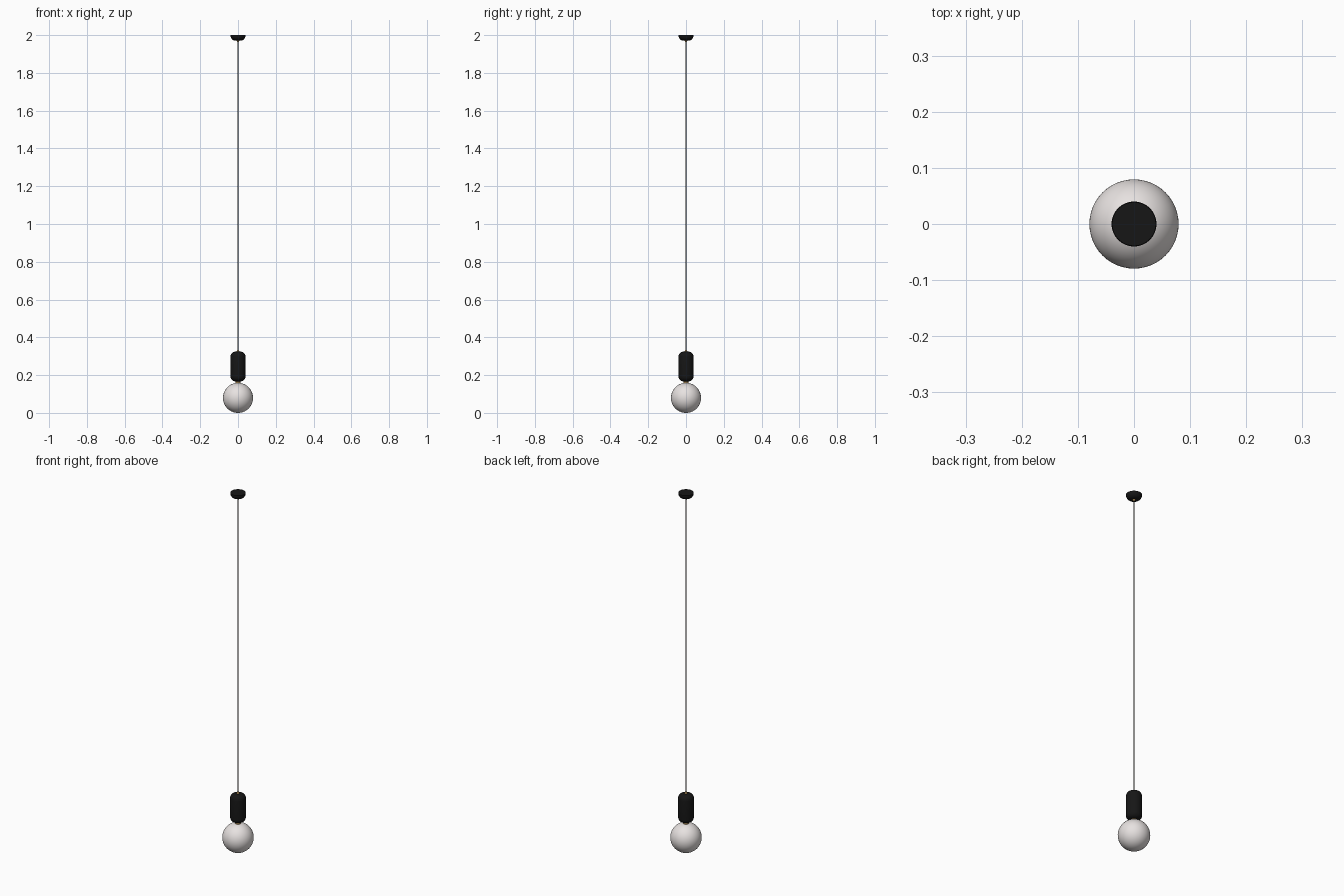
import bpy, math

if "Cube" in bpy.data.objects:
    bpy.data.objects.remove(bpy.data.objects["Cube"])


def material(name, rgb):
    m = bpy.data.materials.new(name)
    m.diffuse_color = (*rgb, 1)
    m.use_nodes = True
    m.node_tree.nodes["Principled BSDF"].inputs["Base Color"].default_value = m.diffuse_color
    return m


black = material("black", (0.008, 0.008, 0.008))
brass = material("brass", (0.45, 0.28, 0.1))
glass = material("opal_glass", (0.8, 0.76, 0.75))
cable = material("cable", (0.06, 0.055, 0.05))


def arc(cr, cz, r, a0, a1, n=8):
    """Profile points (radius, z) along a circular arc, angles in degrees."""
    return [(cr + r * math.cos(math.radians(a0 + (a1 - a0) * i / n)),
             cz + r * math.sin(math.radians(a0 + (a1 - a0) * i / n))) for i in range(n + 1)]


def lathe(name, profile, mat, sides=48):
    """Revolve a bottom-to-top profile around z and cap both ends."""
    verts, faces, rings = [], [], []
    for r, z in profile:
        start = len(verts)
        count = 1 if r < 1e-5 else sides
        for k in range(count):
            a = 2 * math.pi * k / sides
            verts.append((r * math.cos(a), r * math.sin(a), z))
        rings.append([start + k % count for k in range(sides)])
    for low, high in zip(rings, rings[1:]):
        for k in range(sides):
            n = (k + 1) % sides
            faces.append(list(dict.fromkeys((low[k], low[n], high[n], high[k]))))
    if profile[0][0] > 1e-5:
        faces.append(rings[0][::-1])
    if profile[-1][0] > 1e-5:
        faces.append(rings[-1])
    mesh = bpy.data.meshes.new(name)
    mesh.from_pydata(verts, [], faces)
    mesh.materials.append(mat)
    ob = bpy.data.objects.new(name, mesh)
    bpy.context.collection.objects.link(ob)
    bpy.ops.object.select_all(action='DESELECT')
    ob.select_set(True)
    bpy.context.view_layer.objects.active = ob
    bpy.ops.object.shade_smooth_by_angle(angle=math.radians(35))
    return ob


# Globe bulb
lathe("globe_bulb", arc(0, 0.0795, 0.0795, -90, 90, 32), glass)

# Threaded metal neck between bulb and socket
lathe("bulb_neck", [(0.014, 0.15), (0.014, 0.172)], brass, 32)

# Socket housing with rounded ends
lathe("socket_housing",
      arc(0.014, 0.193, 0.026, -90, 0) + arc(0.014, 0.298, 0.026, 0, 90), black)

# Cord grips at the socket and at the canopy
lathe("socket_cord_grip", [(0.007, 0.322), (0.007, 0.327), (0.004, 0.333)], brass, 24)
lathe("canopy_cord_grip", [(0.004, 1.964), (0.007, 1.969), (0.007, 1.976)], brass, 24)

# Hanging cord
lathe("cord", [(0.0035, 0.31), (0.0035, 1.985)], cable, 16)

# Ceiling canopy: shallow cup opening against the ceiling
lathe("ceiling_canopy", arc(0.014, 1.996, 0.025, -90, 0) + [(0.039, 2.0)], black)
